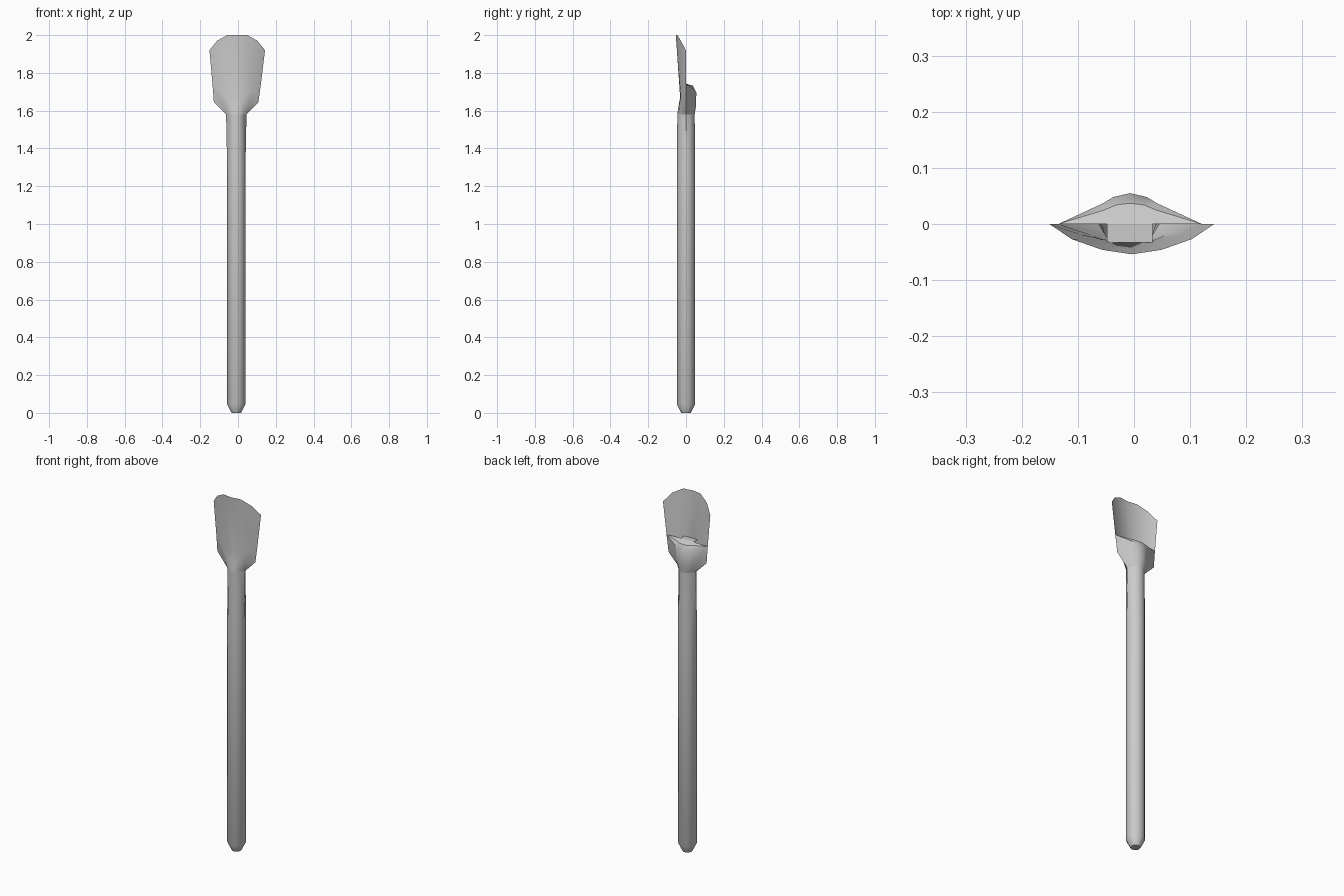
import bpy, bmesh
from math import cos, sin, pi, radians

if "Cube" in bpy.data.objects:
    bpy.data.objects.remove(bpy.data.objects["Cube"])


def row(half, cx):
    """Mirror a half row (right wing to centre) about x = cx."""
    return ([(cx + x, y, z) for x, y, z in half]
            + [(cx - x, y, z) for x, y, z in half[-2::-1]])


def arc(r, z, side, wing=None):
    """Half row of a 12-sided circle; the side point may flare into a wing."""
    pts = [(r * cos(a), side * r * sin(a), z) for a in (0, pi/6, pi/3, pi/2)]
    if wing:
        pts[0] = (wing, 0, z)
    return row(pts, -0.009)


def loft(bm, rows):
    grid = [[bm.verts.new(p) for p in r] for r in rows]
    for a, b in zip(grid, grid[1:]):
        for i in range(len(a) - 1):
            bm.faces.new((a[i], a[i + 1], b[i + 1], b[i]))


def finish(bm, name):
    bmesh.ops.remove_doubles(bm, verts=bm.verts, dist=0.0004)
    bmesh.ops.recalc_face_normals(bm, faces=bm.faces)
    me = bpy.data.meshes.new(name)
    bm.to_mesh(me)
    bm.free()
    ob = bpy.data.objects.new(name, me)
    bpy.context.collection.objects.link(ob)
    bpy.context.view_layer.objects.active = ob
    ob.select_set(True)
    bpy.ops.object.shade_smooth_by_angle(angle=radians(35))
    ob.select_set(False)


# Handle: twelve-sided rod with a tapered, closed butt
def shaft(side):
    return [arc(0.0005, 0, side), arc(0.025, 0, side), arc(0.048, 0.045, side),
            arc(0.048, 1.28, side), arc(0.046, 1.58, side, 0.054)]


bm = bmesh.new()
for side in (-1, 1):
    loft(bm, shaft(side))
finish(bm, "handle")

# Socket and scoop front: flares to side wings, then rises to a curved rim
neck_front = arc(0.046, 1.58, -1, 0.054)
neck_back = arc(0.046, 1.58, 1, 0.054)
flare_front = row([(0.118, 0, 1.645), (0.065, -0.02, 1.625),
                   (0.03, -0.034, 1.64), (0, -0.037, 1.64)], -0.01)
base_front = row([(0.128, 0, 1.74), (0.09, -0.018, 1.71),
                  (0.045, -0.028, 1.675), (0, -0.031, 1.67)], -0.007)
rim = row([(0.147, 0, 1.92), (0.107, -0.027, 1.97),
           (0.053, -0.046, 2.0), (0, -0.054, 2.0)], -0.004)
bm = bmesh.new()
loft(bm, [neck_front, flare_front, base_front, rim])
finish(bm, "scoop")

# Socket back: rounded spine with winged sides, closed over the top
flare_back = row([(0.118, 0, 1.645), (0.055, 0.027, 1.63),
                  (0.03, 0.045, 1.62), (0, 0.052, 1.62)], -0.01)
top_back = row([(0.128, 0, 1.74), (0.048, 0.037, 1.715),
                (0.03, 0.048, 1.70), (0, 0.055, 1.695)], -0.007)
round_back = row([(0.128, 0, 1.74), (0.046, 0.025, 1.735),
                  (0.025, 0.034, 1.732), (0, 0.037, 1.732)], -0.007)
ridge = row([(0.128, 0, 1.74), (0.08, 0, 1.742),
             (0.04, 0, 1.743), (0, 0, 1.743)], -0.007)
bm = bmesh.new()
loft(bm, [neck_back, flare_back, top_back, round_back, ridge])
finish(bm, "socket_back")

# Small floor strip joining the socket top to the scoop
bm = bmesh.new()
loft(bm, [[(-0.048, 0, 1.743), (0.033, 0, 1.743)],
          [(-0.048, -0.033, 1.743), (0.033, -0.033, 1.743)]])
finish(bm, "floor_strip")
